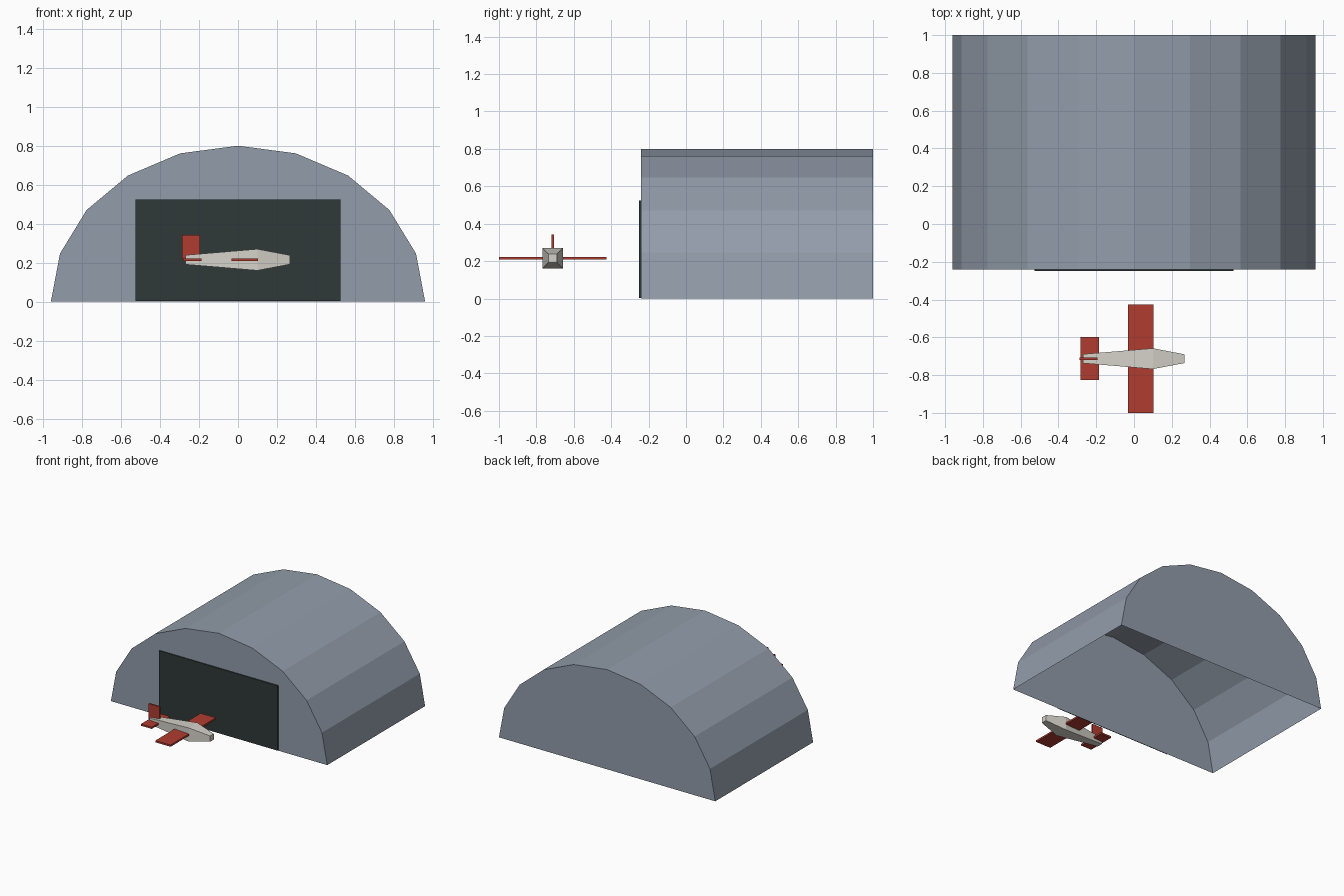
import bpy, bmesh
from math import cos, sin, pi

cube = bpy.data.objects.get("Cube")
if cube:
    bpy.data.objects.remove(cube, do_unlink=True)


def material(name, rgb):
    m = bpy.data.materials.new(name)
    m.use_nodes = True
    m.diffuse_color = (*rgb, 1)
    m.node_tree.nodes["Principled BSDF"].inputs["Base Color"].default_value = (*rgb, 1)
    return m


steel = material("steel grey", (0.29, 0.335, 0.405))
dark = material("dark green grey", (0.029, 0.041, 0.040))
red = material("red", (0.44, 0.045, 0.029))
cream = material("off white", (0.66, 0.64, 0.58))


def finish(name, bm, mat):
    bmesh.ops.recalc_face_normals(bm, faces=bm.faces)
    mesh = bpy.data.meshes.new(name)
    bm.to_mesh(mesh)
    bm.free()
    mesh.materials.append(mat)
    obj = bpy.data.objects.new(name, mesh)
    bpy.context.collection.objects.link(obj)
    return obj


def loft(bm, rings, closed):
    """Skin matching rings of points and cap both ends."""
    rings = [[bm.verts.new(p) for p in ring] for ring in rings]
    n = len(rings[0])
    for a, b in zip(rings, rings[1:]):
        for i in range(n if closed else n - 1):
            j = (i + 1) % n
            bm.faces.new((a[i], a[j], b[j], b[i]))
    bm.faces.new(rings[0])
    bm.faces.new(rings[-1])


def box(name, low, high, mat):
    bm = bmesh.new()
    bmesh.ops.create_cube(bm, size=1)
    for v in bm.verts:
        v.co = [(a + b) / 2 + c * (b - a) for a, b, c in zip(low, high, v.co)]
    return finish(name, bm, mat)


# Hangar shell: half-ellipse vault with end walls and an open floor
SEGMENTS = 10
arch = [(0.96 * cos(pi * i / SEGMENTS), 0.80 * sin(pi * i / SEGMENTS))
        for i in range(SEGMENTS + 1)]
bm = bmesh.new()
loft(bm, [[(x, y, z) for x, z in arch] for y in (-0.24, 1.0)], closed=False)
finish("hangar_shell", bm, steel)

# Hangar door
box("hangar_door", (-0.527, -0.25, 0.004), (0.527, -0.2405, 0.524), dark)

# Fuselage: square sections, widest ahead of the wing
CY, CZ = -0.713, 0.215
bm = bmesh.new()
sections = ((-0.27, 0.024), (0.10, 0.055), (0.268, 0.023))
corners = ((-1, -1), (1, -1), (1, 1), (-1, 1))
loft(bm, [[(x, CY + h * a, CZ + h * b) for a, b in corners] for x, h in sections],
     closed=True)
finish("fuselage", bm, cream)


# Wing and tail surfaces
def flat_surface(name, x0, x1, half_span):
    box(name, (x0, CY - half_span, CZ - 0.007), (x1, CY + half_span, CZ + 0.007), red)


flat_surface("main_wing", -0.033, 0.102, 0.287)
flat_surface("tailplane", -0.282, -0.186, 0.114)
box("tail_fin", (-0.288, CY - 0.007, 0.218), (-0.194, CY + 0.007, 0.342), red)
